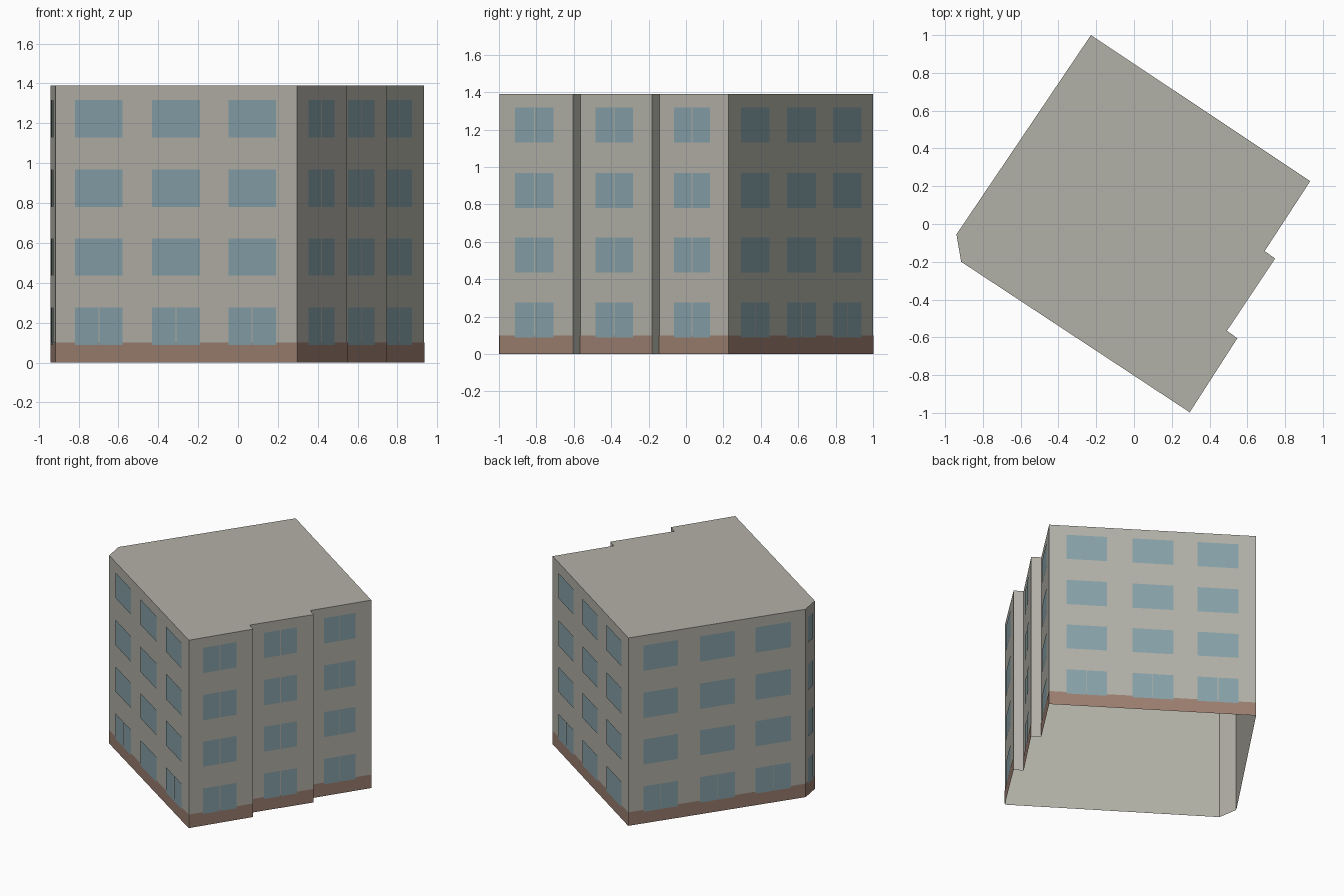
import bpy
import bmesh
from mathutils import Vector

cube = bpy.data.objects.get("Cube")
if cube:
    bpy.data.objects.remove(cube)


def material(name, rgb):
    m = bpy.data.materials.new(name)
    m.use_nodes = True
    m.diffuse_color = (*rgb, 1)
    m.node_tree.nodes["Principled BSDF"].inputs["Base Color"].default_value = (*rgb, 1)
    return m


plaster = material("warm grey plaster", (0.45, 0.44, 0.39))
glass = material("blue grey glass", (0.24, 0.36, 0.40))
brick = material("brown plinth", (0.33, 0.21, 0.16))

HEIGHT = 1.39
PLINTH = 0.10
GAP = 0.006
FLOORS = [(0.087, 0.275), (0.437, 0.622), (0.78, 0.968), (1.13, 1.317)]
WIDE = [(0.083, 0.28), (0.402, 0.60), (0.718, 0.916)]
NARROW = [(0.22, 0.74)]

# Footprint corners, counter-clockwise, starting at the front wall
OUTLINE = [Vector(p) for p in (
    (-0.915, -0.20), (0.295, -0.997), (0.547, -0.605), (0.492, -0.565),
    (0.747, -0.183), (0.692, -0.143), (0.933, 0.227), (-0.228, 1.0),
    (-0.94, -0.055))]


def make_object(name, bm, mat):
    mesh = bpy.data.meshes.new(name)
    bm.to_mesh(mesh)
    bm.free()
    mesh.materials.append(mat)
    obj = bpy.data.objects.new(name, mesh)
    bpy.context.collection.objects.link(obj)
    return obj


def wall_panel(bm, a, b, u, z, lift):
    """Flat panel on wall a-b, spanning u along the wall and z in height."""
    along = b - a
    out = Vector((along.y, -along.x)).normalized() * lift
    p, q = a + along * u[0] + out, a + along * u[1] + out
    corners = [(*p, z[0]), (*q, z[0]), (*q, z[1]), (*p, z[1])]
    bm.faces.new([bm.verts.new(c) for c in corners])


# Hollow shell: walls and roof, open underneath
bm = bmesh.new()
low = [bm.verts.new((*p, 0)) for p in OUTLINE]
top = [bm.verts.new((*p, HEIGHT)) for p in OUTLINE]
n = len(OUTLINE)
for i in range(n):
    j = (i + 1) % n
    bm.faces.new((low[i], low[j], top[j], top[i]))
bm.faces.new(top)
make_object("building_shell", bm, plaster)

# Wall number: name, window columns, whether every floor has paired panes
WALLS = {
    0: ("front", WIDE, False),
    1: ("right_front_bay", NARROW, True),
    3: ("right_middle_bay", NARROW, True),
    5: ("right_rear_bay", NARROW, True),
    6: ("back", WIDE, False),
    7: ("left", WIDE, False),
    8: ("chamfer", NARROW, True),
}

for i, (name, columns, paired) in WALLS.items():
    a, b = OUTLINE[i], OUTLINE[(i + 1) % n]
    half_gap = GAP / (b - a).length / 2

    # Plinth band
    bm = bmesh.new()
    wall_panel(bm, a, b, (0, 1), (0, PLINTH), 0.002)
    make_object(name + "_plinth", bm, brick)

    # Windows, split into two panes on the ground floor and in the bays
    bm = bmesh.new()
    for floor, z in enumerate(FLOORS):
        for start, end in columns:
            if paired or floor == 0:
                mid = (start + end) / 2
                wall_panel(bm, a, b, (start, mid - half_gap), z, 0.004)
                wall_panel(bm, a, b, (mid + half_gap, end), z, 0.004)
            else:
                wall_panel(bm, a, b, (start, end), z, 0.004)
    make_object(name + "_windows", bm, glass)
